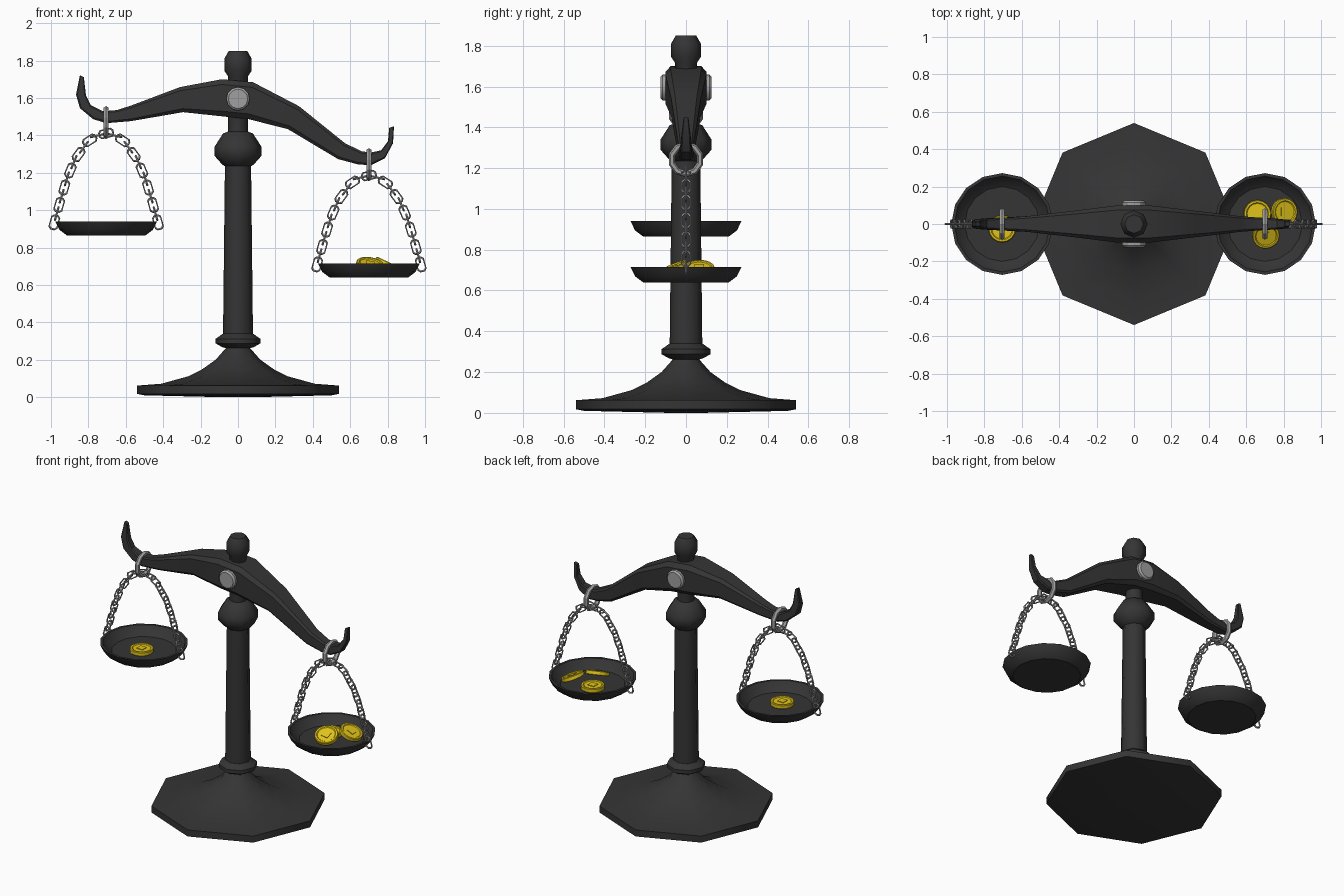
import bpy, bmesh
from math import sin, cos, pi, radians
from mathutils import Vector, Matrix

if "Cube" in bpy.data.objects:
    bpy.data.objects.remove(bpy.data.objects["Cube"])


def material(name, rgb):
    m = bpy.data.materials.new(name)
    m.diffuse_color = (*rgb, 1)
    m.use_nodes = True
    m.node_tree.nodes["Principled BSDF"].inputs["Base Color"].default_value = m.diffuse_color
    return m


IRON = material("dark_iron", (0.035, 0.035, 0.035))
STEEL = material("steel", (0.35, 0.35, 0.35))
GOLD = material("gold", (0.75, 0.55, 0.01))


def finish(bm, name, mat, angle=30):
    bmesh.ops.recalc_face_normals(bm, faces=bm.faces)
    me = bpy.data.meshes.new(name)
    bm.to_mesh(me)
    bm.free()
    ob = bpy.data.objects.new(name, me)
    bpy.context.collection.objects.link(ob)
    me.materials.append(mat)
    bpy.ops.object.select_all(action='DESELECT')
    ob.select_set(True)
    bpy.context.view_layer.objects.active = ob
    bpy.ops.object.shade_smooth_by_angle(angle=radians(angle))
    return ob


def bridge(bm, rings, closed=False):
    """Join successive vertex rings with quads, capping open ends."""
    n = len(rings[0])
    for a, b in zip(rings, rings[1:] + ([rings[0]] if closed else [])):
        for i in range(n):
            j = (i + 1) % n
            bm.faces.new((a[i], a[j], b[j], b[i]))
    if not closed:
        bm.faces.new(rings[0])
        bm.faces.new(rings[-1])


def lathe(bm, profile, sides, mat=Matrix()):
    rings = [[bm.verts.new(mat @ Vector((r * cos(2 * pi * i / sides), r * sin(2 * pi * i / sides), z)))
              for i in range(sides)] for r, z in profile]
    bridge(bm, rings)


def wire_loop(bm, path, wire, sides, mat):
    """Closed ring of round wire following a flat path in local xy."""
    rings = []
    for x, y in path:
        p = Vector((x, y, 0))
        out = p.normalized()
        rings.append([bm.verts.new(mat @ (p + out * wire * cos(2 * pi * k / sides)
                                          + Vector((0, 0, wire * sin(2 * pi * k / sides)))))
                      for k in range(sides)])
    bridge(bm, rings, closed=True)


# Octagonal foot, column and finial
bm = bmesh.new()
lathe(bm, [(.08, 0), (.5, .01), (.54, .018), (.54, .062), (.41, .072), (.265, .112), (.19, .15),
           (.12, .2), (.065, .262), (.085, .268), (.12, .288), (.12, .312), (.08, .34), (.07, 1.235),
           (.085, 1.245), (.125, 1.29), (.125, 1.34), (.08, 1.41), (.053, 1.42), (.053, 1.715),
           (.073, 1.745), (.073, 1.81), (.05, 1.85)], 8)
finish(bm, "stand", IRON, 46)

# Tilted beam: top x,z / bottom x,z / half width for each section
sections = [
    (-.824, 1.711, -.845, 1.722, .012), (-.813, 1.615, -.866, 1.618, .022),
    (-.786, 1.561, -.845, 1.545, .027), (-.722, 1.529, -.775, 1.487, .032),
    (-.647, 1.535, -.706, 1.465, .035), (-.567, 1.561, -.572, 1.476, .042),
    (-.31, 1.658, -.294, 1.524, .072), (-.086, 1.70, -.07, 1.5, .1),
    (.08, 1.684, .055, 1.487, .1), (.326, 1.556, .267, 1.433, .072),
    (.572, 1.358, .535, 1.273, .042), (.66, 1.315, .64, 1.245, .035),
    (.71, 1.308, .71, 1.24, .032), (.765, 1.32, .786, 1.278, .027),
    (.802, 1.369, .829, 1.358, .022), (.808, 1.44, .834, 1.449, .012)]
bm = bmesh.new()
rings = []
for tx, tz, bx, bz, w in sections:
    t, b, y = Vector((tx, 0, tz)), Vector((bx, 0, bz)), Vector((0, w, 0))
    rings.append([bm.verts.new(t.lerp(b, f) + y * s) for f, s in
                  ((0, -.75), (0, .75), (.14, 1), (.86, 1), (1, .75), (1, -.75), (.86, -1), (.14, -1))])
bridge(bm, rings)
finish(bm, "beam", IRON)

# Pivot bolt through the beam
bm = bmesh.new()
lathe(bm, [(.052, -.126), (.063, -.115), (.063, .115), (.052, .126)], 12,
      Matrix.Translation((0, 0, 1.595)) @ Matrix.Rotation(pi / 2, 4, 'X'))
finish(bm, "pivot_bolt", STEEL)

# Half of the chain arch, relative to pan centre and rim height
HALF_ARCH = [(0, .47), (.05, .458), (.096, .428), (.166, .332), (.209, .23), (.238, .134), (.277, -.005)]
ARCH = [Vector((-x, 0, z)) for x, z in HALF_ARCH[:0:-1]] + [Vector((x, 0, z)) for x, z in HALF_ARCH]
LINK = [(.036, .01), (.025, .021), (-.025, .021), (-.036, .01),
        (-.036, -.01), (-.025, -.021), (.025, -.021), (.036, -.01)]


def along(dist):
    for a, b in zip(ARCH, ARCH[1:]):
        d = (b - a).length
        if dist <= d + 1e-5:
            return a.lerp(b, dist / d), (b - a).normalized()
        dist -= d
    return ARCH[-1], (ARCH[-1] - ARCH[-2]).normalized()


def coin(name, loc, lean=(1, 0, 0), tilt=0):
    m = Matrix.Translation(loc) @ Matrix.Rotation(radians(tilt), 4, Vector(lean))
    bm = bmesh.new()
    # struck disc with a raised rim on both faces
    lathe(bm, [(.055, -.009), (.06, -.014), (.07, -.014), (.074, -.01), (.074, .01),
               (.07, .014), (.06, .014), (.055, .009)], 16, m)
    # raised square in the middle
    bmesh.ops.create_cube(bm, size=1, matrix=m @ Matrix.Diagonal((.045, .045, .026, 1)))
    finish(bm, name, GOLD)


def hanging_pan(side, x, rim):
    base = Matrix.Translation((x, 0, rim))
    # Dish
    bm = bmesh.new()
    lathe(bm, [(.21, -.075), (.25, -.045), (.272, 0), (.256, 0), (.235, -.03), (.2, -.055)], 16, base)
    finish(bm, side + "_pan", IRON)
    # Ring hooked over the beam
    bm = bmesh.new()
    path = [(.072 * cos(2 * pi * i / 10), .072 * sin(2 * pi * i / 10)) for i in range(10)]
    wire_loop(bm, path, .016, 6, base @ Matrix.Translation((0, 0, .528)) @ Matrix.Rotation(pi / 2, 4, 'Y'))
    finish(bm, side + "_ring", STEEL)
    # Chain of alternately turned links
    bm = bmesh.new()
    total = sum((b - a).length for a, b in zip(ARCH, ARCH[1:]))
    count = 25
    for i in range(count):
        p, t = along(total * i / (count - 1))
        y = Vector((0, 1, 0))
        n = t.cross(y)
        u, v = (n, y) if i % 2 == 0 else (y, -n)
        m = Matrix((t, u, v)).transposed().to_4x4()
        wire_loop(bm, LINK, .006, 5, base @ Matrix.Translation(p) @ m)
    finish(bm, side + "_chain", STEEL)


hanging_pan("left", -.705, .94)
hanging_pan("right", .70, .715)

# Coins: one on the left, a flat one with two leaning on it on the right
coin("left_coin", (-.705, -.025, .9))
coin("right_coin_flat", (.66, .055, .675))
coin("right_coin_front", (.705, -.06, .708), (1, .35, 0), 25)
coin("right_coin_side", (.803, .065, .708), (0, 1, 0), 25)
